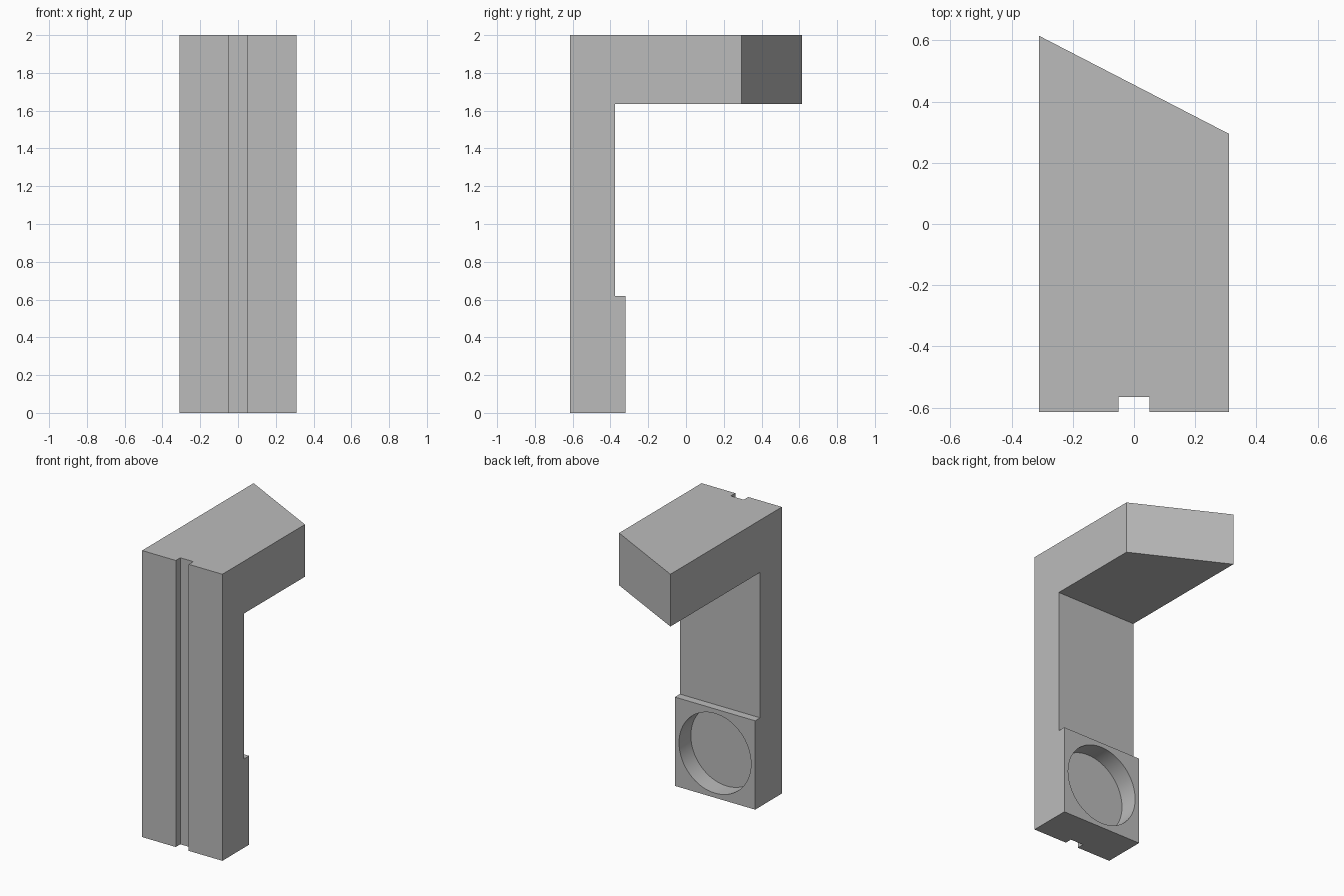
import bpy, bmesh, math
from mathutils import Matrix

cube = bpy.data.objects.get("Cube")
if cube:
    bpy.data.objects.remove(cube, do_unlink=True)

HALF = 0.31

grey = bpy.data.materials.new("plain_grey")
grey.use_nodes = True
GREY = (0.5, 0.5, 0.5, 1)
grey.diffuse_color = GREY
grey.node_tree.nodes["Principled BSDF"].inputs["Base Color"].default_value = GREY


def prism(name, points, offset):
    """Extrude a closed 3D outline along an offset vector."""
    bm = bmesh.new()
    face = bm.faces.new([bm.verts.new(p) for p in points])
    new = bmesh.ops.extrude_face_region(bm, geom=[face])["geom"]
    bmesh.ops.translate(bm, vec=offset, verts=[v for v in new if isinstance(v, bmesh.types.BMVert)])
    bmesh.ops.recalc_face_normals(bm, faces=bm.faces)
    return finish(name, bm)


def finish(name, bm):
    mesh = bpy.data.meshes.new(name)
    bm.to_mesh(mesh)
    bm.free()
    mesh.materials.append(grey)
    obj = bpy.data.objects.new(name, mesh)
    bpy.context.collection.objects.link(obj)
    return obj


def cut(target, cutter):
    """Subtract the cutter for good, then discard it."""
    cutter.hide_render = True
    mod = target.modifiers.new(cutter.name, "BOOLEAN")
    mod.operation, mod.solver, mod.object = "DIFFERENCE", "EXACT", cutter
    bpy.context.view_layer.objects.active = target
    bpy.ops.object.modifier_apply(modifier=mod.name)
    bpy.data.objects.remove(cutter, do_unlink=True)


# Side profile: post, thicker foot and overhanging arm
profile = [(-0.615, 0), (-0.32, 0), (-0.32, 0.62), (-0.375, 0.62),
           (-0.375, 1.635), (0.615, 1.635), (0.615, 2), (-0.615, 2)]
bracket = prism("hooked_bracket", [(-HALF, y, z) for y, z in profile], (2 * HALF, 0, 0))

# Slanted end of the arm
bm = bmesh.new()
bm.from_mesh(bracket.data)
for v in bm.verts:
    if v.co.x > 0 and v.co.y > 0.5:
        v.co.y = 0.295
bm.to_mesh(bracket.data)
bm.free()

# Full-height groove down the front
groove = [(-0.05, -0.7, -0.1), (0.05, -0.7, -0.1), (0.05, -0.565, -0.1), (-0.05, -0.565, -0.1)]
cut(bracket, prism("groove_cutter", groove, (0, 0, 2.2)))

# Round blind pocket in the back of the foot
DEPTH = 0.13
bm = bmesh.new()
bmesh.ops.create_cone(bm, cap_ends=True, segments=64, radius1=0.278, radius2=0.278, depth=2 * DEPTH,
                      matrix=Matrix.Translation((0, -0.32, 0.31)) @ Matrix.Rotation(math.pi / 2, 4, "X"))
cut(bracket, finish("pocket_cutter", bm))

# Smooth pocket wall, crisp edges elsewhere
bpy.ops.object.select_all(action="DESELECT")
bracket.select_set(True)
bpy.context.view_layer.objects.active = bracket
bpy.ops.object.shade_smooth_by_angle(angle=math.radians(30))
